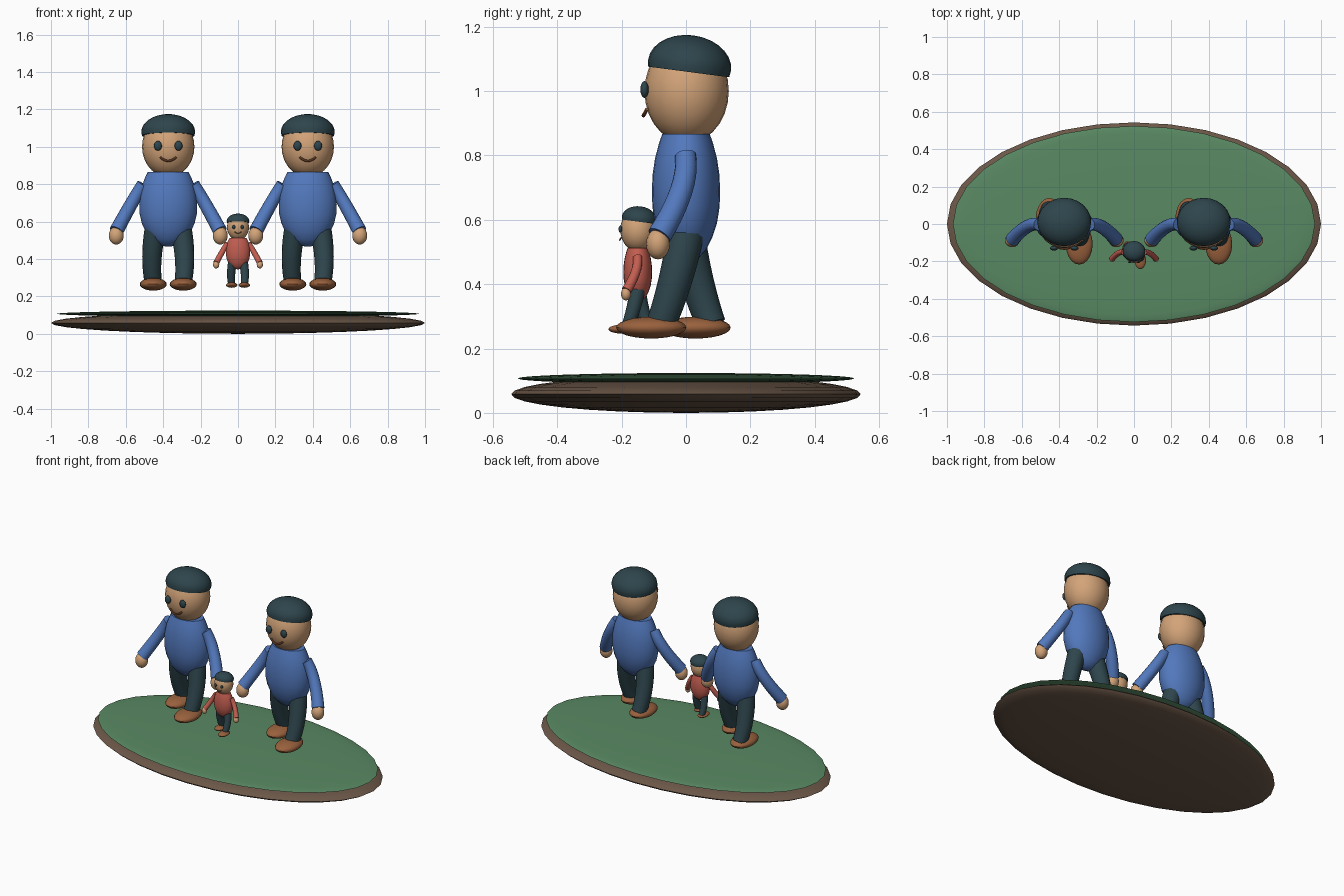
import bpy, bmesh, math
from mathutils import Vector, Matrix

if "Cube" in bpy.data.objects:
    bpy.data.objects.remove(bpy.data.objects["Cube"])


def material(name, rgb):
    m = bpy.data.materials.new(name)
    m.diffuse_color = (*rgb, 1)
    m.use_nodes = True
    m.node_tree.nodes["Principled BSDF"].inputs["Base Color"].default_value = m.diffuse_color
    return m


SKIN = material("skin", (0.65, 0.37, 0.19))
BLUE = material("blue_cloth", (0.085, 0.19, 0.51))
RED = material("red_cloth", (0.54, 0.11, 0.08))
DARK = material("dark_teal", (0.027, 0.06, 0.073))
LEATHER = material("brown_leather", (0.32, 0.12, 0.047))
GRASS = material("grass_green", (0.10, 0.25, 0.125))
EARTH = material("earth_brown", (0.147, 0.095, 0.064))


def finish(bm, name, mat, place=Matrix()):
    bmesh.ops.recalc_face_normals(bm, faces=bm.faces)
    bm.transform(place)
    me = bpy.data.meshes.new(name)
    bm.to_mesh(me)
    bm.free()
    me.materials.append(mat)
    ob = bpy.data.objects.new(name, me)
    bpy.context.collection.objects.link(ob)
    return ob


def ball(name, centre, radii, mat, place=Matrix(), seg=24, rings=14, cut=None, tilt=0):
    """Ellipsoid, optionally cut flat below a local height and tilted about x."""
    bm = bmesh.new()
    bmesh.ops.create_uvsphere(bm, u_segments=seg, v_segments=rings, radius=1)
    if cut is not None:
        geom = bm.verts[:] + bm.edges[:] + bm.faces[:]
        bmesh.ops.bisect_plane(bm, geom=geom, plane_co=(0, 0, cut),
                               plane_no=(0, 0, 1), clear_inner=True)
        bmesh.ops.holes_fill(bm, edges=[e for e in bm.edges if e.is_boundary])
    bm.transform(Matrix.Translation(centre) @ Matrix.Rotation(tilt, 4, 'X')
                 @ Matrix.Diagonal((*radii, 1)))
    return finish(bm, name, mat, place)


def skin_rings(bm, rings):
    """Join successive vertex rings and cap both ends."""
    n = len(rings[0])
    for a, b in zip(rings, rings[1:]):
        for i in range(n):
            j = (i + 1) % n
            bm.faces.new((a[i], a[j], b[j], b[i]))
    bm.faces.new(rings[0])
    bm.faces.new(rings[-1])


def tube(name, start, mid, end, r0, r1, mat, place, steps=10, n=16):
    """Tapered tube along a smooth arc passing through mid."""
    a, m, c = Vector(start), Vector(mid), Vector(end)
    b = 2 * m - (a + c) / 2
    bm = bmesh.new()
    rings = []
    for k in range(steps + 1):
        t = k / steps
        p = a * (1 - t) ** 2 + b * 2 * t * (1 - t) + c * t * t
        d = ((b - a) * (1 - t) + (c - b) * t).normalized()
        u = d.cross(Vector((0, 1, 0))).normalized()
        v = d.cross(u)
        r = r0 + (r1 - r0) * t
        rings.append([bm.verts.new(p + r * (u * math.cos(w) + v * math.sin(w)))
                      for w in (2 * math.pi * i / n for i in range(n))])
    skin_rings(bm, rings)
    return finish(bm, name, mat, place)


def lathe(name, profile, rx, ry, mat, place, n=24):
    """Oval body from (relative radius, height) pairs."""
    bm = bmesh.new()
    rings = [[bm.verts.new((rx * r * math.cos(w), ry * r * math.sin(w), z))
              for w in (2 * math.pi * i / n for i in range(n))] for r, z in profile]
    skin_rings(bm, rings)
    return finish(bm, name, mat, place)


TORSO = [(0.70, 0.866), (0.80, 0.835), (0.91, 0.79), (0.98, 0.74), (1.0, 0.69),
         (0.985, 0.64), (0.91, 0.59), (0.77, 0.545), (0.58, 0.505),
         (0.34, 0.478), (0.08, 0.466)]


def figure(label, place, shirt):
    # Head, hair and face
    ball(label + "_head", (0, 0.002, 1.0), (0.14, 0.131, 0.162), SKIN, place)
    ball(label + "_hair", (0, 0.011, 1.08), (0.144, 0.13, 0.094), DARK, place,
         cut=-0.22, tilt=-0.13)
    tube(label + "_mouth", (-0.042, -0.121, 0.944), (0, -0.132, 0.924),
         (0.042, -0.121, 0.944), 0.006, 0.006, LEATHER, place, n=8)
    # Torso
    lathe(label + "_torso", TORSO, 0.155, 0.106, shirt, place)
    for s, side in ((-1, "left"), (1, "right")):
        ball(f"{label}_{side}_eye", (s * 0.055, -0.129, 1.005), (0.021, 0.013, 0.026),
             DARK, place, 16, 10)
        # Arms and hands
        tube(f"{label}_{side}_arm", (s * 0.135, -0.002, 0.80), (s * 0.20, -0.015, 0.69),
             (s * 0.277, -0.083, 0.55), 0.033, 0.038, shirt, place)
        ball(f"{label}_{side}_hand", (s * 0.278, -0.087, 0.525), (0.04, 0.037, 0.048),
             SKIN, place, 16, 10)
        # Striding legs and shoes: right one forward, left one back
        tube(f"{label}_{side}_leg", (s * 0.068, 0, 0.56), (s * 0.087, -s * 0.034, 0.41),
             (s * 0.08, -s * 0.078, 0.275), 0.058, 0.046, DARK, place)
        shoe_y = -0.108 if s > 0 else 0.03
        ball(f"{label}_{side}_shoe", (s * 0.08, shoe_y, 0.265), (0.072, 0.109, 0.034),
             LEATHER, place, 20, 12)


# Oval island: earth below, grass on top
ball("earth_base", (0, 0, 0.058), (1.0, 0.543, 0.058), EARTH, seg=32, rings=16)
ball("grass_top", (0, 0, 0.107), (0.968, 0.524, 0.017), GRASS, seg=32, rings=16)

# Two adults and one child between them
figure("left_adult", Matrix.Translation((-0.373, 0, 0)), BLUE)
figure("right_adult", Matrix.Translation((0.373, 0, 0)), BLUE)
figure("child", Matrix.Translation((0, -0.15, 0.149)) @ Matrix.Scale(0.42, 4), RED)

# Smooth shading with crisp cut edges
for ob in bpy.context.collection.objects:
    ob.select_set(True)
    bpy.context.view_layer.objects.active = ob
bpy.ops.object.shade_smooth_by_angle(angle=math.radians(40))
